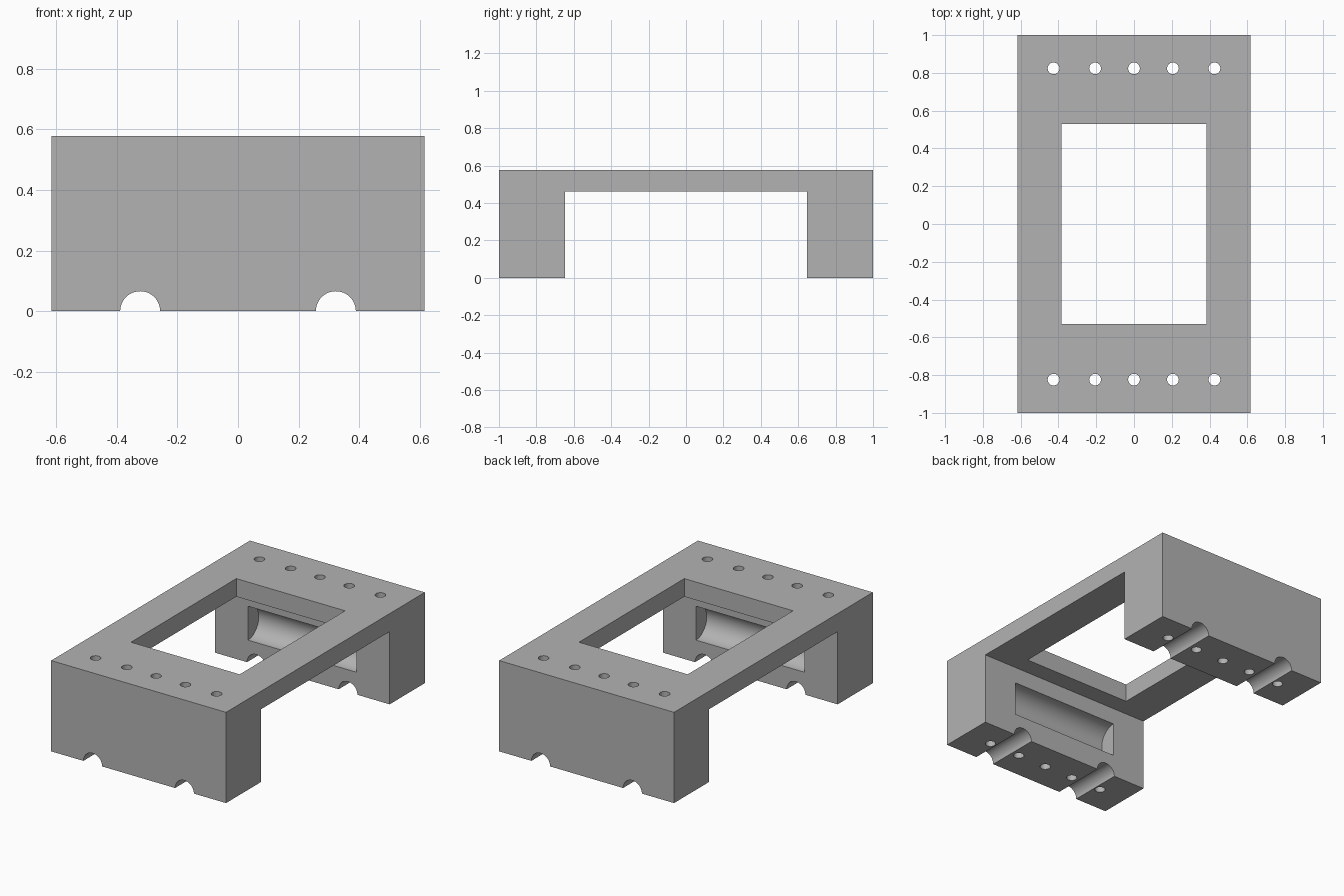
import bpy, bmesh, math
from mathutils import Matrix, Vector

cube = bpy.data.objects.get("Cube")
if cube:
    bpy.data.objects.remove(cube, do_unlink=True)

HALF_X, HALF_Y, TOP = 0.616, 1.0, 0.578
LEG_Y, PLATE_Z = 0.646, 0.463

grey = bpy.data.materials.new("plain grey")
grey.use_nodes = True
grey.diffuse_color = (0.45, 0.45, 0.45, 1)
grey.node_tree.nodes["Principled BSDF"].inputs["Base Color"].default_value = grey.diffuse_color


def to_object(name, bm):
    bmesh.ops.recalc_face_normals(bm, faces=bm.faces)
    mesh = bpy.data.meshes.new(name)
    bm.to_mesh(mesh)
    bm.free()
    mesh.materials.append(grey)
    obj = bpy.data.objects.new(name, mesh)
    bpy.context.collection.objects.link(obj)
    return obj


def add_cylinder(bm, centre, radius, length, axis, segments=48):
    turn = Vector((0, 0, 1)).rotation_difference(Vector(axis)).to_matrix().to_4x4()
    bmesh.ops.create_cone(bm, cap_ends=True, segments=segments, radius1=radius,
                          radius2=radius, depth=length,
                          matrix=Matrix.Translation(centre) @ turn)


# Bridge body: side profile with two legs, extruded across the width
bm = bmesh.new()
profile = [(-HALF_Y, 0), (-LEG_Y, 0), (-LEG_Y, PLATE_Z), (LEG_Y, PLATE_Z),
           (LEG_Y, 0), (HALF_Y, 0), (HALF_Y, TOP), (-HALF_Y, TOP)]
side = bm.faces.new([bm.verts.new((-HALF_X, y, z)) for y, z in profile])
extruded = bmesh.ops.extrude_face_region(bm, geom=[side])["geom"]
bmesh.ops.translate(bm, vec=(2 * HALF_X, 0, 0),
                    verts=[v for v in extruded if isinstance(v, bmesh.types.BMVert)])
body = to_object("bridge_body", bm)

# Cutter: rectangular opening, bolt holes, rod notches and rounded leg recesses
bm = bmesh.new()
bmesh.ops.create_cube(bm, size=1, matrix=Matrix.Translation((0, 0, 0.52))
                      @ Matrix.Diagonal((0.766, 1.06, 0.4, 1)))
for s in (-1, 1):
    for x in (-0.426, -0.206, 0, 0.206, 0.426):
        add_cylinder(bm, (x, s * 0.824, 0.3), 0.031, 1, (0, 0, 1), 32)
    add_cylinder(bm, (s * 0.323, 0, 0), 0.066, 2.4, (0, 1, 0))
    add_cylinder(bm, (0, s * LEG_Y, 0.25), 0.108, 0.764, (1, 0, 0), 64)
cutter = to_object("opening_cutter", bm)
cutter.hide_render = True

# Apply the cut and tidy up
cut = body.modifiers.new("openings", 'BOOLEAN')
cut.operation = 'DIFFERENCE'
cut.solver = 'EXACT'
cut.object = cutter
bpy.ops.object.select_all(action='DESELECT')
bpy.context.view_layer.objects.active = body
body.select_set(True)
bpy.ops.object.modifier_apply(modifier=cut.name)
bpy.data.objects.remove(cutter, do_unlink=True)
bpy.ops.object.shade_smooth_by_angle(angle=math.radians(30))
